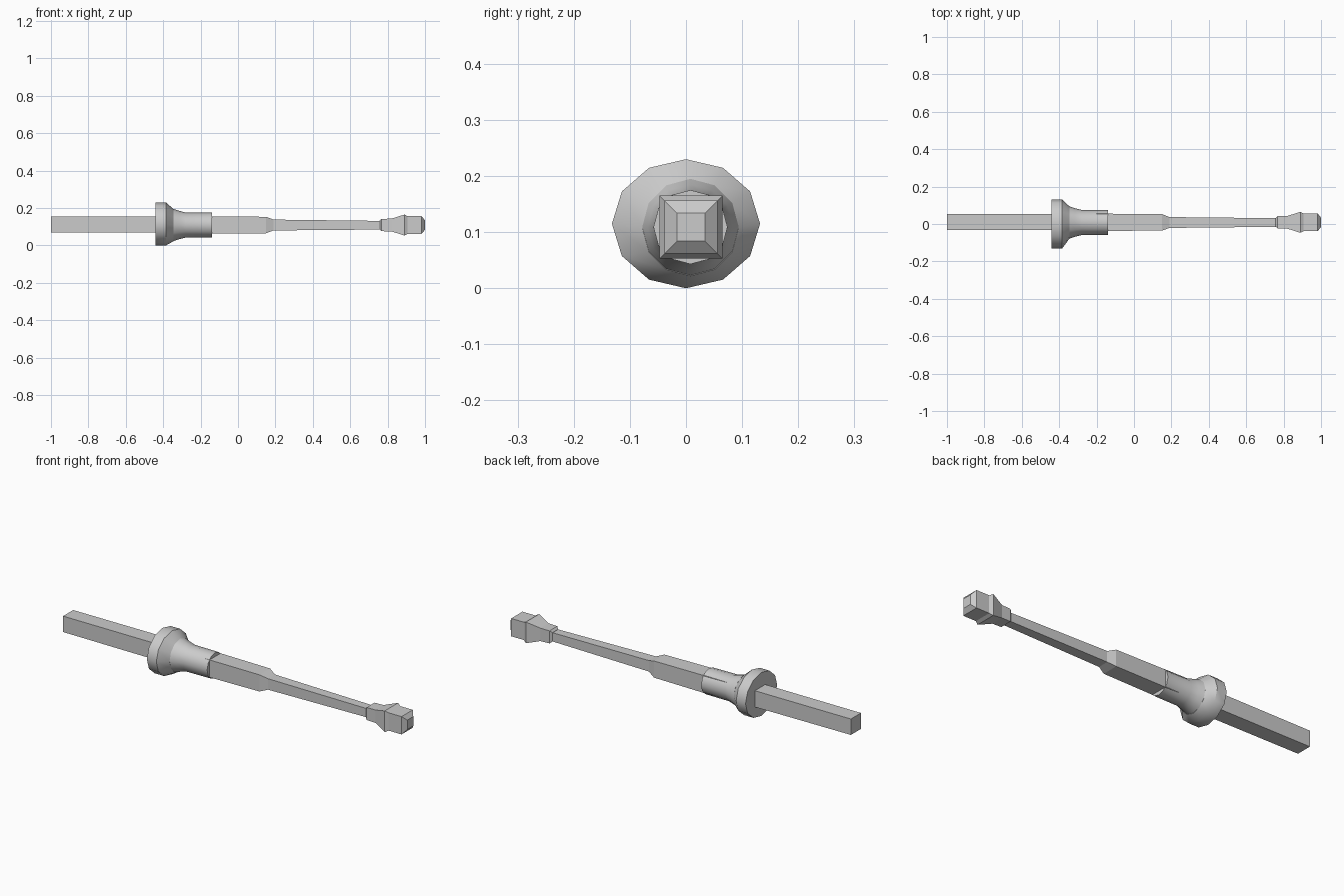
import bpy, bmesh, math

if "Cube" in bpy.data.objects:
    bpy.data.objects.remove(bpy.data.objects["Cube"])

CY, CZ = 0.009, 0.109   # common axis of the shaft


def loft(name, sections, sides, phase=0.0, smooth=False):
    """Skin regular polygons along x. Section: (x, ry, rz, centre_y, centre_z)."""
    bm = bmesh.new()
    rings = []
    for x, ry, rz, cy, cz in sections:
        ring = []
        for i in range(sides):
            a = phase + 2 * math.pi * i / sides
            ring.append(bm.verts.new((x, cy + ry * math.cos(a), cz + rz * math.sin(a))))
        rings.append(ring)
    for a, b in zip(rings, rings[1:]):
        for i in range(sides):
            j = (i + 1) % sides
            bm.faces.new((a[i], a[j], b[j], b[i]))
    bm.faces.new(rings[0])
    bm.faces.new(rings[-1])
    bmesh.ops.recalc_face_normals(bm, faces=bm.faces)
    mesh = bpy.data.meshes.new(name)
    bm.to_mesh(mesh)
    bm.free()
    obj = bpy.data.objects.new(name, mesh)
    bpy.context.collection.objects.link(obj)
    if smooth:
        bpy.ops.object.select_all(action='DESELECT')
        obj.select_set(True)
        bpy.context.view_layer.objects.active = obj
        bpy.ops.object.shade_smooth_by_angle(angle=math.radians(35))
    return obj


def square_bar(name, profile):
    """Square bar along x. Profile: (x, half width, centre_y, centre_z)."""
    r = math.sqrt(2)
    return loft(name, [(x, h * r, h * r, cy, cz) for x, h, cy, cz in profile],
                4, math.pi / 4)


# Grip: thick square bar running back through the collar
square_bar("grip_bar", [(-1.0, 0.042, 0.011, 0.112), (-0.44, 0.043, 0.011, 0.111),
                        (-0.14, 0.046, CY, CZ), (0.15, 0.044, CY, CZ),
                        (0.19, 0.029, 0.008, CZ)])

# Thin shaft, tapering towards the head
square_bar("thin_shaft", [(0.19, 0.029, 0.008, CZ), (0.765, 0.023, 0.008, 0.108)])

# Head: neck band, flare, block and bevelled tip
head = [(0.757, 0.023), (0.768, 0.033), (0.82, 0.034), (0.89, 0.056),
        (0.907, 0.047), (0.982, 0.047), (1.0, 0.025)]
square_bar("head", [(x, h, CY, CZ) for x, h in head])

# Guard disc: slightly wider than tall, stepping into the sleeve
loft("guard_disc", [(-0.44, 0.132, 0.115, 0, 0.115), (-0.385, 0.132, 0.115, 0, 0.115),
                    (-0.345, 0.086, 0.086, 0.008, 0.108)], 12, smooth=True)

# Round sleeve in front of the guard
loft("sleeve", [(x, r, r, 0.008, 0.109) for x, r in
                [(-0.345, 0.086), (-0.315, 0.076), (-0.28, 0.067), (-0.14, 0.066)]],
     12, smooth=True)
